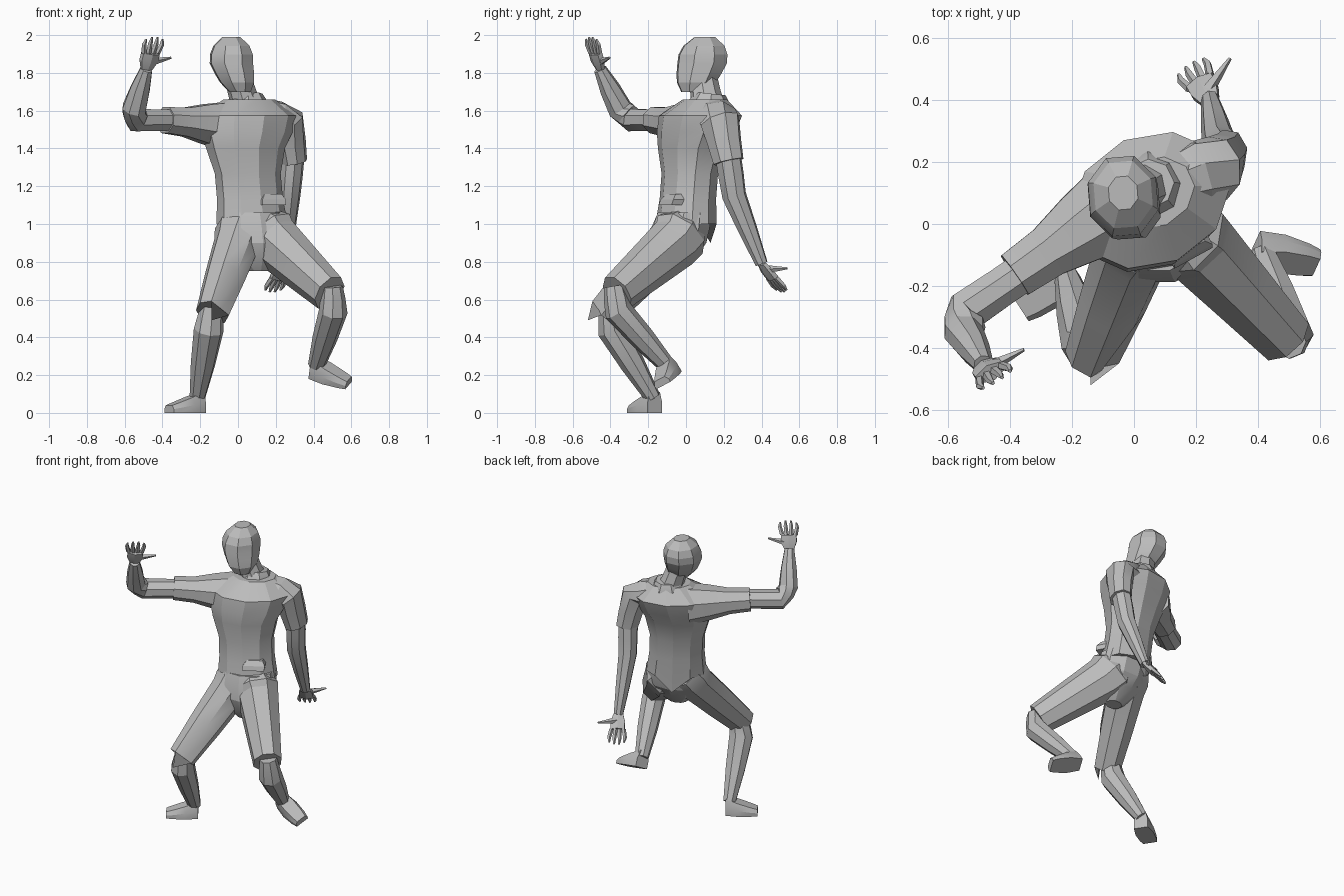
import bpy, bmesh
from math import sin, cos, pi, radians
from mathutils import Vector

cube = bpy.data.objects.get("Cube")
if cube:
    bpy.data.objects.remove(cube)

shade = .5
grey = bpy.data.materials.new("plain grey")
grey.use_nodes = True
grey.diffuse_color = (shade, shade, shade, 1)
grey.node_tree.nodes["Principled BSDF"].inputs["Base Color"].default_value = grey.diffuse_color


def skin(name, loops, bm):
    """Join successive loops of vertices, close both ends and make the object."""
    for low, high in zip(loops, loops[1:]):
        for k in range(len(low)):
            bm.faces.new((low[k - 1], low[k], high[k], high[k - 1]))
    bm.faces.new(loops[0])
    bm.faces.new(loops[-1])
    bmesh.ops.recalc_face_normals(bm, faces=bm.faces)
    mesh = bpy.data.meshes.new(name)
    bm.to_mesh(mesh)
    bm.free()
    mesh.materials.append(grey)
    part = bpy.data.objects.new(name, mesh)
    bpy.context.collection.objects.link(part)
    bpy.ops.object.select_all(action='DESELECT')
    part.select_set(True)
    bpy.context.view_layer.objects.active = part
    bpy.ops.object.shade_smooth_by_angle(angle=radians(20))


def along(joints, t):
    """Point at fraction t of a chain of joints."""
    place = t * (len(joints) - 1)
    index = min(int(place), len(joints) - 2)
    return Vector(joints[index]).lerp(Vector(joints[index + 1]), place - index)


def loft(name, joints, widths, depth=1, yaw=0, sides=8, level=False, tip=None):
    """Rings spread evenly over the joints; depth is relative to width, tip pulls one first vertex."""
    bm = bmesh.new()
    last = len(widths) - 1
    centres = [along(joints, i / last) for i in range(last + 1)]
    loops = []
    for i, (centre, width) in enumerate(zip(centres, widths)):
        tangent = (centres[min(i + 1, last)] - centres[max(i - 1, 0)]).normalized()
        if level:
            tangent = Vector((0, 0, 1))
        side = Vector((cos(yaw), sin(yaw), 0))
        across = (side - tangent * side.dot(tangent)).normalized() * width
        through = tangent.cross(across) * depth
        angles = [2 * pi * (k + .5) / sides for k in range(sides)]
        loops.append([bm.verts.new(centre + across * cos(a) + through * sin(a)) for a in angles])
    if tip:
        target = Vector(tip)
        nearest = min(loops[0], key=lambda vert: (vert.co - target).length)
        nearest.co = target
    skin(name, loops, bm)


def hand(name, wrist, reach, spread, thumb):
    """Palm wedge, a fan of four bent fingers and a thumb; spread is one finger's spacing."""
    wrist, reach, spread = Vector(wrist), Vector(reach), Vector(spread)
    yaw = .5
    palm_width = spread.length * 2
    middle = wrist + reach * .5
    loft(name + "_palm", (wrist, middle), (.036, palm_width, palm_width), .5, yaw, 6)
    for i in range(4):
        fan = i - 1.5
        base = middle + spread * fan
        end = wrist + reach * (1 - .03 * fan * fan) + spread * fan * 1.2
        bend = base.lerp(end, .5) + reach * .06 + spread * fan * .2
        loft(f"{name}_finger_{i + 1}", (base, bend, end), (.015, .013, .006), 1, yaw, 5)
    loft(name + "_thumb", (wrist + reach * .2, thumb), (.024, .015, .006), 1, yaw + 1, 5)


def boot(name, heel, toe, up):
    """Flat sole from heel to toe with an instep that slopes away from the ankle."""
    heel, toe, up = Vector(heel), Vector(toe), Vector(up).normalized()
    across = (toe - heel).normalized().cross(up)
    bm = bmesh.new()
    loops = []
    for t in (0, .4, .8, 1):
        low = across * (.046 + .015 * sin(pi * t))
        high = up * (.11 - .07 * t)
        centre = heel.lerp(toe, t)
        outline = (-low, low, low + high * .5, low * .7 + high, high - low * .7, high * .5 - low)
        loops.append([bm.verts.new(centre + corner) for corner in outline])
    skin(name, loops, bm)


# Head and neck
chin, brow, crown = (.01, .04, 1.7), (-.035, .085, 1.85), (-.035, .1, 1.99)
neck_base, neck_top = (.05, .12, 1.6), (0, .09, 1.77)
loft("head", (chin, brow, crown), (.06, .095, .11, .12, .119, .1, .05), 1.15, .08, level=True)
loft("neck", (neck_base, neck_top), (.09, .075, .07), 1.1, .3)
loft("collar", (neck_base, (.05, .13, 1.69)), (.12, .11, .08), 1, .45)

# Jacket body, with the hem pulled to a point behind, and the fold at its front
hem, chest, shoulders = (.075, 0, 1), (.04, .03, 1.4), (.06, .1, 1.66)
loft("jacket", (hem, chest, shoulders), (.195, .18, .18, .215, .25, .265, .14), .8, .42, 10,
     level=True, tip=(.02, .13, .9))
loft("jacket_fold", ((.17, -.07, 1.1), (.17, -.05, 1.16)), (.1, .1, .07), .65, .5, 4, level=True)

# Trousers
crotch, seat, waist = (.11, -.07, .75), (.095, -.04, .9), (.08, -.01, 1.06)
left_knee, right_knee = (.485, -.365, .635), (-.135, -.43, .53)
loft("pelvis", (crotch, seat, waist), (.06, .145, .19, .195, .18), .8, .25, 10, level=True)
loft("left_thigh", ((.13, 0, .99), (.2, -.06, .9), left_knee), (.11, .145, .135, .115, .095),
     1.1, .7)
loft("right_thigh", (right_knee, (-.005, -.09, .9), (.03, -.01, 1)), (.09, .11, .125, .14, .13),
     1, pi / 8, tip=(-.14, -.52, .49))

# Lower legs and boots
left_ankle, right_ankle = (.415, -.1, .25), (-.215, -.175, .08)
loft("left_shin", ((.5, -.38, .67), (.505, -.36, .54), left_ankle), (.055, .066, .076, .066, .045),
     1, .4)
loft("right_shin", ((-.13, -.4, .6), (-.155, -.39, .44), right_ankle),
     (.06, .068, .08, .066, .042), 1, -.3)
boot("left_boot", (.39, -.06, .2), (.585, -.12, .145), (.1, -.5, .85))
boot("right_boot", (-.195, -.165, 0), (-.365, -.275, 0), (0, 0, 1))

# Raised right arm
right_elbow, right_wrist = (-.54, -.28, 1.55), (-.485, -.455, 1.82)
right_cuff = (-.385, -.165, 1.55)
loft("right_sleeve", ((-.06, .06, 1.52), right_cuff), (.15, .125, .092, .083), .9, -1)
loft("right_forearm", ((-.32, -.13, 1.55), right_elbow, (-.55, -.35, 1.61), right_wrist),
     (.068, .068, .072, .07, .07, .058, .036), .9, -.9)
hand("right_hand", right_wrist, (.045, -.05, .17), (.024, .015, 0), (-.355, -.405, 1.88))

# Lowered left arm
left_cuff, left_wrist = (.3, .225, 1.33), (.245, .4, .79)
loft("left_sleeve", ((.15, .14, 1.585), (.27, .18, 1.54), left_cuff), (.1, .115, .11, .094, .084),
     .8, 1.4)
loft("left_forearm", ((.295, .22, 1.38), (.275, .255, 1.15), left_wrist),
     (.07, .07, .066, .052, .034), .85, 1.4)
hand("left_hand", left_wrist, (-.065, .115, -.15), (.022, .014, 0), (.31, .535, .765))
